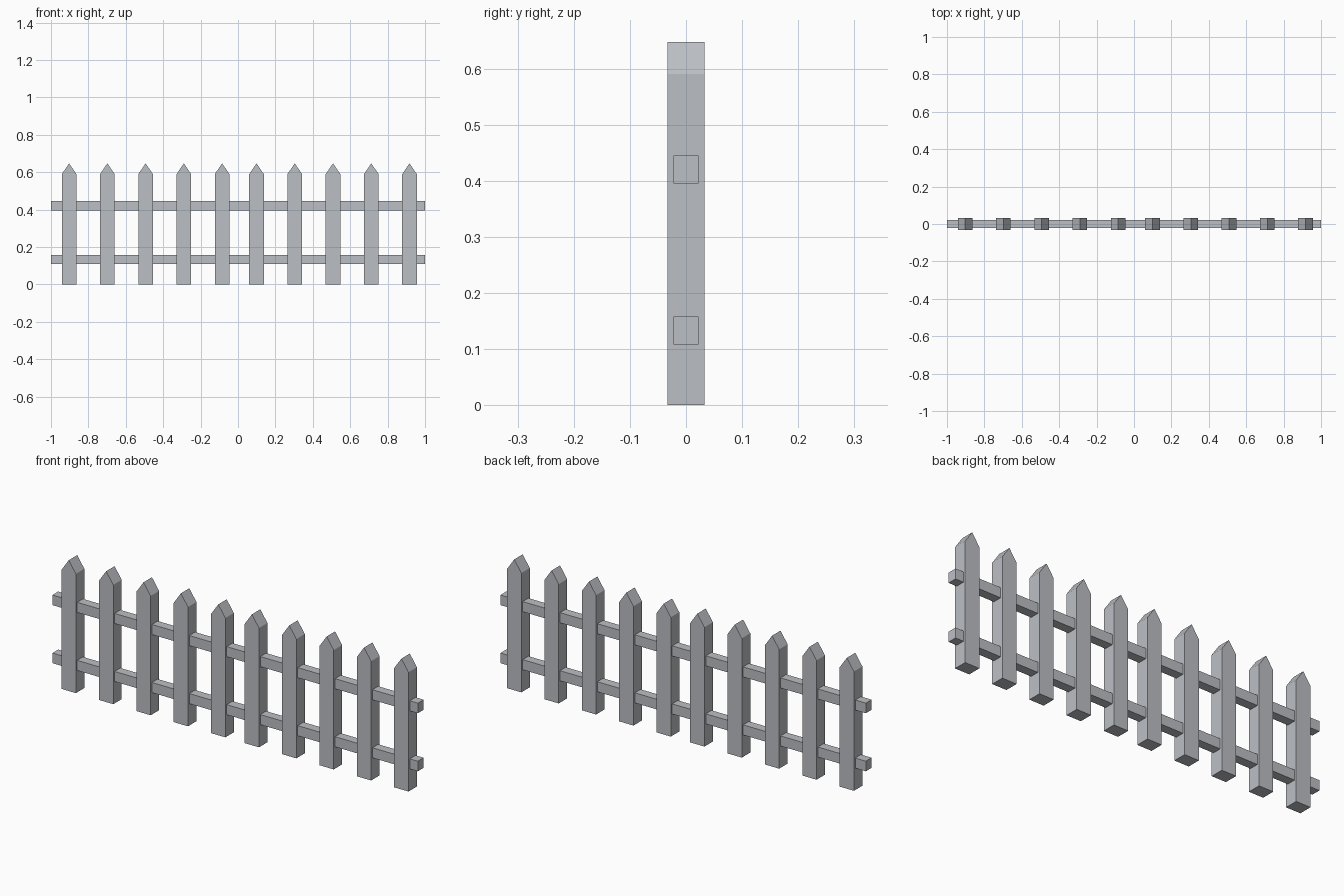
import bpy
import bmesh

if "Cube" in bpy.data.objects:
    bpy.data.objects.remove(bpy.data.objects["Cube"])

grey = bpy.data.materials.new("fence grey")
grey.diffuse_color = (0.5, 0.52, 0.55, 1)
grey.use_nodes = True
grey.node_tree.nodes["Principled BSDF"].inputs["Base Color"].default_value = grey.diffuse_color


def extrude_profile(name, points, axis, start, end):
    """Extrude a closed profile along x (points are y,z) or y (points are x,z)."""
    def place(p, t):
        return (t, p[0], p[1]) if axis == "x" else (p[0], t, p[1])

    bm = bmesh.new()
    face = bm.faces.new([bm.verts.new(place(p, start)) for p in points])
    ext = bmesh.ops.extrude_face_region(bm, geom=[face])
    verts = [g for g in ext["geom"] if isinstance(g, bmesh.types.BMVert)]
    shift = place((0, 0), end - start)
    bmesh.ops.translate(bm, verts=verts, vec=shift)
    bmesh.ops.recalc_face_normals(bm, faces=bm.faces)
    mesh = bpy.data.meshes.new(name)
    bm.to_mesh(mesh)
    bm.free()
    mesh.materials.append(grey)
    obj = bpy.data.objects.new(name, mesh)
    bpy.context.collection.objects.link(obj)
    return obj


# Pointed pickets: two groups of five with a narrower gap in the middle
HALF_W, HALF_D, SHOULDER, TIP = 0.039, 0.033, 0.59, 0.647
for group, first in (("left", -0.903), ("right", 0.099)):
    for i in range(5):
        x = first + i * 0.2045
        profile = [(x - HALF_W, 0), (x + HALF_W, 0), (x + HALF_W, SHOULDER),
                   (x, TIP), (x - HALF_W, SHOULDER)]
        extrude_profile(f"{group}_picket_{i + 1}", profile, "y", -HALF_D, HALF_D)

# Horizontal rails running through the pickets
for name, low, high in (("lower_rail", 0.108, 0.158), ("upper_rail", 0.395, 0.445)):
    r = 0.0225
    extrude_profile(name, [(-r, low), (r, low), (r, high), (-r, high)], "x", -1, 1)
